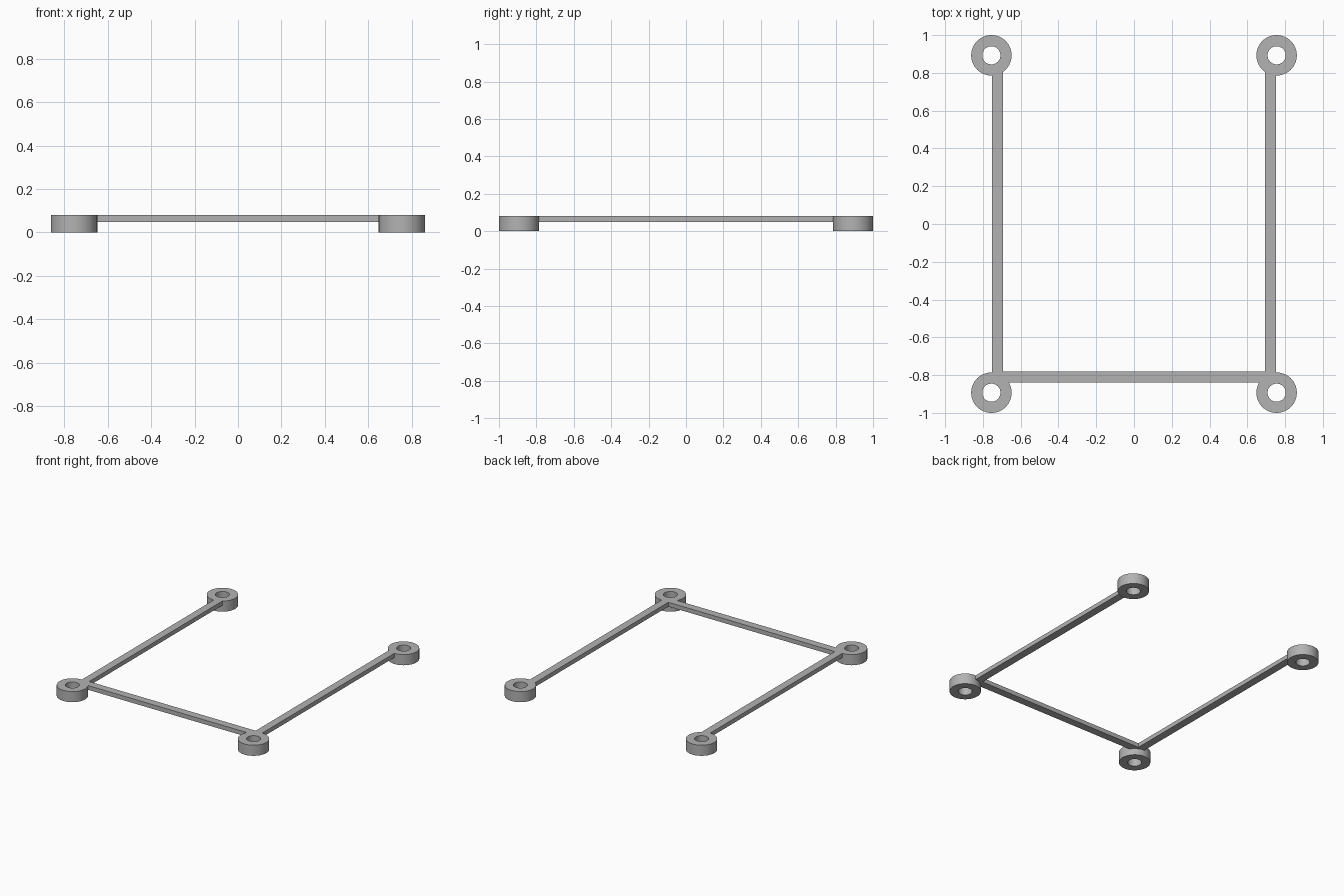
import bpy
import bmesh
import math

HEIGHT = 0.08
BAR_BOTTOM = 0.048
RING_X, RING_Y = 0.755, 0.893
OUTER, INNER = 0.107, 0.048
SEGMENTS = 64

cube = bpy.data.objects.get("Cube")
if cube:
    bpy.data.objects.remove(cube, do_unlink=True)

grey = bpy.data.materials.new("mid grey")
grey.use_nodes = True
colour = (0.45, 0.45, 0.45, 1)
grey.diffuse_color = colour
grey.node_tree.nodes["Principled BSDF"].inputs["Base Color"].default_value = colour


def add_object(name, bm):
    bmesh.ops.recalc_face_normals(bm, faces=bm.faces)
    mesh = bpy.data.meshes.new(name)
    bm.to_mesh(mesh)
    bm.free()
    mesh.materials.append(grey)
    obj = bpy.data.objects.new(name, mesh)
    bpy.context.collection.objects.link(obj)
    return obj


def ring(name, x, y):
    """Washer-shaped foot: a rectangular section turned round a vertical axis."""
    bm = bmesh.new()
    section = [(INNER, 0), (OUTER, 0), (OUTER, HEIGHT), (INNER, HEIGHT)]
    loops = []
    for i in range(SEGMENTS):
        a = math.tau * i / SEGMENTS
        loops.append([bm.verts.new((x + r * math.cos(a), y + r * math.sin(a), z))
                      for r, z in section])
    for i, here in enumerate(loops):
        there = loops[(i + 1) % SEGMENTS]
        for j in range(4):
            k = (j + 1) % 4
            bm.faces.new((here[j], there[j], there[k], here[k]))
    obj = add_object(name, bm)
    bpy.ops.object.select_all(action="DESELECT")
    obj.select_set(True)
    bpy.context.view_layer.objects.active = obj
    bpy.ops.object.shade_smooth_by_angle(angle=math.radians(30))


def bar(name, x0, x1, y0, y1):
    """Flat strip flush with the top of the rings."""
    bm = bmesh.new()
    bmesh.ops.create_cube(bm, size=1)
    for v in bm.verts:
        v.co = (x1 if v.co.x > 0 else x0,
                y1 if v.co.y > 0 else y0,
                HEIGHT if v.co.z > 0 else BAR_BOTTOM)
    add_object(name, bm)


# Corner rings and side bars, mirrored left and right
for side, s in (("left", 1), ("right", -1)):
    ring("front_" + side + "_ring", s * RING_X, -RING_Y)
    ring("back_" + side + "_ring", s * RING_X, RING_Y)
    xs = sorted((s * 0.694, s * 0.752))
    bar(side + "_bar", *xs, -0.81, 0.81)

# Front bar joining the two front rings
bar("front_bar", -0.72, 0.72, -0.839, -0.781)
